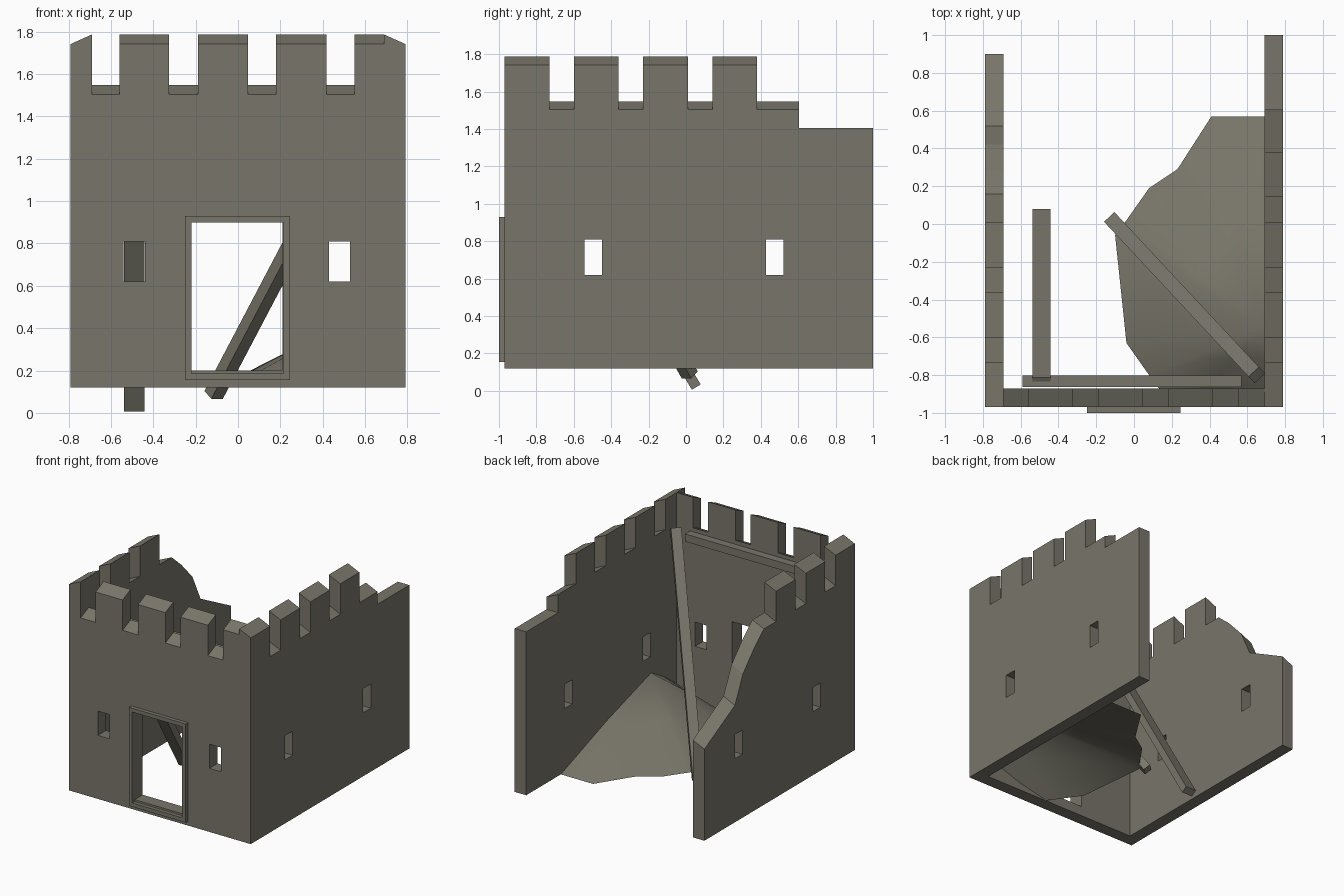
import bpy, bmesh
from mathutils import Vector, Matrix

if "Cube" in bpy.data.objects:
    bpy.data.objects.remove(bpy.data.objects["Cube"])

stone = bpy.data.materials.new("weathered stone")
stone.diffuse_color = (0.19, 0.182, 0.143, 1)
stone.use_nodes = True
stone.node_tree.nodes["Principled BSDF"].inputs["Base Color"].default_value = stone.diffuse_color


def finish(bm, name):
    bmesh.ops.recalc_face_normals(bm, faces=bm.faces[:])
    me = bpy.data.meshes.new(name)
    bm.to_mesh(me)
    bm.free()
    me.materials.append(stone)
    ob = bpy.data.objects.new(name, me)
    bpy.context.collection.objects.link(ob)
    return ob


def box(name, x0, x1, y0, y1, z0, z1):
    bm = bmesh.new()
    m = Matrix.Translation(((x0 + x1) / 2, (y0 + y1) / 2, (z0 + z1) / 2)) @ \
        Matrix.Diagonal((x1 - x0, y1 - y0, z1 - z0, 1))
    bmesh.ops.create_cube(bm, size=1, matrix=m)
    return finish(bm, name)


def wall(name, profile, place, lift_from):
    """Upright slab from a (u, z) outline; its top slopes up to the inner side."""
    bm = bmesh.new()
    outer = [bm.verts.new(place(u, 0, z)) for u, z in profile]
    inner = [bm.verts.new(place(u, 0.1, z + (0.045 if z > lift_from else 0)))
             for u, z in profile]
    n = len(profile)
    bm.faces.new(outer)
    bm.faces.new(inner[::-1])
    for i in range(n):
        j = (i + 1) % n
        bm.faces.new((outer[i], outer[j], inner[j], inner[i]))
    return finish(bm, name)


def cut(ob, *bounds):
    c = box("cutter", *bounds)
    c.hide_render = True
    mod = ob.modifiers.new("opening", 'BOOLEAN')
    mod.operation = 'DIFFERENCE'
    mod.solver = 'EXACT'
    mod.object = c
    bpy.context.view_layer.objects.active = ob
    bpy.ops.object.modifier_apply(modifier=mod.name)
    bpy.data.objects.remove(c)


def beam(name, a, b, w, h):
    a, b = Vector(a), Vector(b)
    d = (b - a).normalized()
    side = d.cross(Vector((0, 0, 1))).normalized()
    up = side.cross(d)
    bm = bmesh.new()
    ends = [[bm.verts.new(p + side * s * w / 2 + up * t * h / 2)
             for s, t in ((-1, -1), (1, -1), (1, 1), (-1, 1))] for p in (a, b)]
    bm.faces.new(ends[0])
    bm.faces.new(ends[1][::-1])
    for i in range(4):
        j = (i + 1) % 4
        bm.faces.new((ends[0][i], ends[0][j], ends[1][j], ends[1][i]))
    return finish(bm, name)


BASE, LOW, HIGH = 0.12, 1.503, 1.742


def battlement(gaps):
    pts = []
    for a, b in gaps:
        pts += [(a, HIGH), (a, LOW), (b, LOW), (b, HIGH)]
    return pts


# front wall with doorway and slit windows
front = wall("front_wall",
             [(-0.69, BASE), (-0.69, LOW), (-0.56, LOW), (-0.56, HIGH)]
             + battlement([(-0.325, -0.19), (0.047, 0.18), (0.417, 0.55)])
             + [(0.69, HIGH), (0.69, BASE)],
             lambda u, t, z: (u, -0.97 + t, z), 1.45)
cut(front, -0.22, 0.21, -1.1, -0.8, 0.2, 0.9)
for x in (-0.49, 0.48):
    cut(front, x - 0.05, x + 0.05, -1.1, -0.8, 0.62, 0.81)

# raised door frame
frame = box("door_frame", -0.25, 0.245, -1.0, -0.97, 0.155, 0.93)
cut(frame, -0.22, 0.215, -1.1, -0.9, 0.185, 0.9)

# right wall, stepped down at the back
right = wall("right_wall",
             [(-0.97, BASE), (-0.97, HIGH)]
             + battlement([(-0.73, -0.6), (-0.36, -0.23), (0.01, 0.143)])
             + [(0.38, HIGH), (0.38, LOW), (0.605, LOW), (0.605, 1.405),
                (1.0, 1.405), (1.0, BASE)],
             lambda u, t, z: (0.79 - t, u, z), 1.45)

# left wall, broken away towards the back
left = wall("left_wall",
            [(-0.97, BASE), (-0.97, HIGH)]
            + battlement([(-0.73, -0.6), (-0.36, -0.23)])
            + [(0.01, HIGH), (0.01, LOW), (0.16, LOW), (0.28, 1.4),
               (0.42, 1.25), (0.52, 1.04), (0.9, 0.84), (0.9, BASE)],
            lambda u, t, z: (-0.79 + t, u, z), 0.5)
for ob, x in ((right, 0.74), (left, -0.74)):
    for y in (-0.495, 0.475):
        cut(ob, x - 0.15, x + 0.15, y - 0.047, y + 0.047, 0.62, 0.81)

# fallen roof beams
beam("long_fallen_beam", (-0.115, 0.02, 0.085), (0.65, -0.8, 1.54), 0.075, 0.06)
beam("left_fallen_beam", (-0.49, 0.055, 0.02), (-0.49, -0.835, 1.52), 0.095, 0.055)
beam("cross_beam", (-0.59, -0.832, 1.49), (0.57, -0.832, 1.49), 0.062, 0.06)

# rubble heap in the front right corner, open underneath
rim = [(0.69, 0.57, BASE), (0.41, 0.57, BASE), (0.23, 0.29, BASE), (0.08, 0.19, BASE),
       (-0.04, 0.02, BASE), (-0.1, -0.06, BASE), (-0.04, -0.63, BASE),
       (0.08, -0.8, BASE), (0.14, -0.88, BASE), (0.37, -0.88, 0.17), (0.7, -0.88, 0.28)]
peak = Vector((0.69, -0.55, 0.49))
bm = bmesh.new()
top = bm.verts.new(peak)
edge = [bm.verts.new(p) for p in rim]
mid = [bm.verts.new(peak.lerp(Vector(p), 0.5) + Vector((0, 0, 0.015))) for p in rim]
for i in range(len(rim) - 1):
    bm.faces.new((edge[i], edge[i + 1], mid[i + 1], mid[i]))
    bm.faces.new((mid[i], mid[i + 1], top))
for f in bm.faces:
    f.smooth = True
heap = finish(bm, "rubble_heap")
if heap.data.polygons[0].normal.z < 0:
    heap.data.flip_normals()
